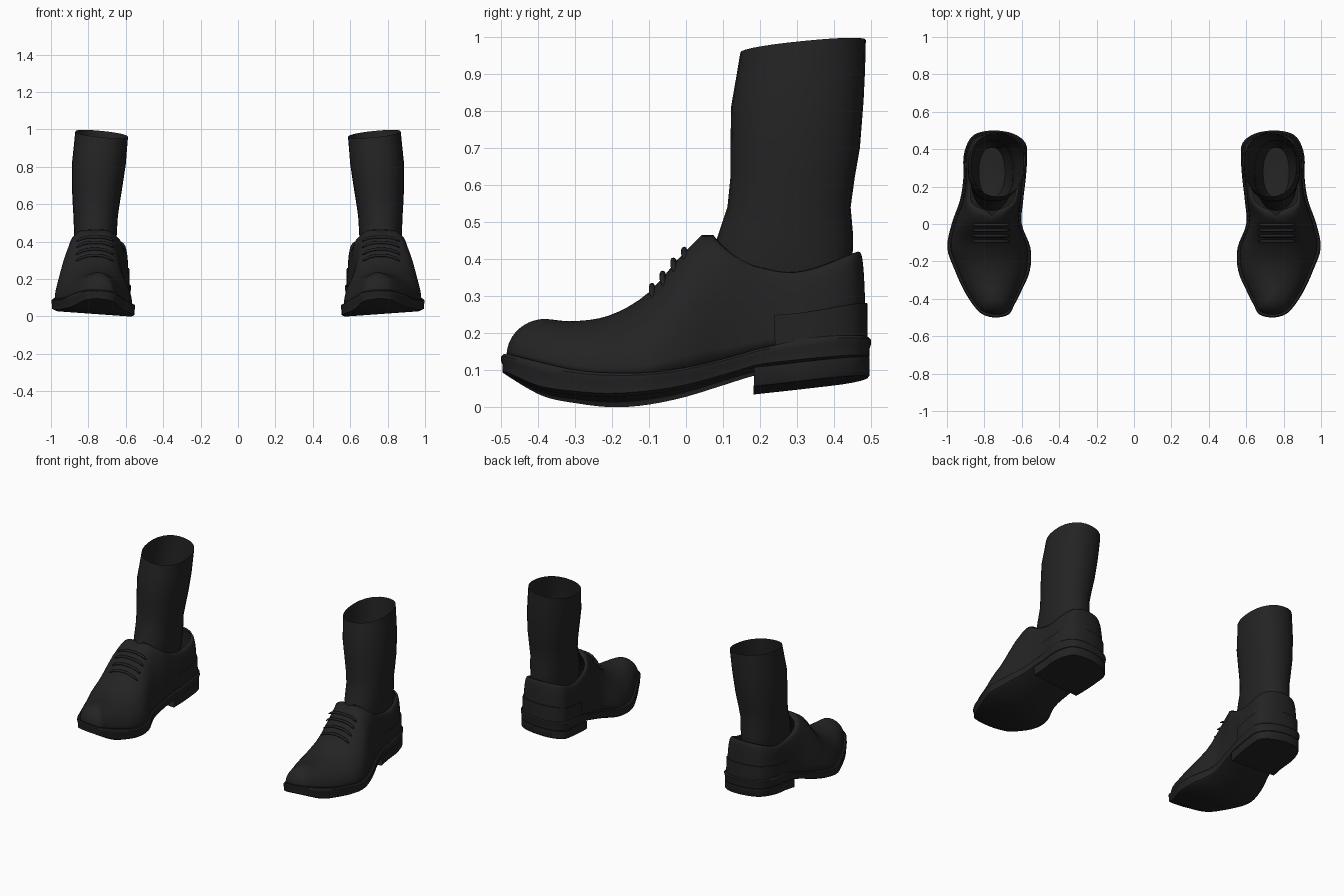
import bpy, bmesh, math
from mathutils import Vector

cube = bpy.data.objects.get("Cube")
if cube:
    bpy.data.objects.remove(cube)

black = bpy.data.materials.new("black leather")
black.use_nodes = True
colour = (0.017, 0.017, 0.017, 1)
black.diffuse_color = colour
black.node_tree.nodes["Principled BSDF"].inputs["Base Color"].default_value = colour


def spline(vals, t):
    """Smooth curve through evenly spaced values."""
    i = min(int(t), len(vals) - 2)
    f = t - i
    b, c = vals[i], vals[i + 1]
    a = vals[i - 1] if i else 2 * b - c
    d = vals[i + 2] if i + 2 < len(vals) else 2 * c - b
    return b + 0.5 * f * (c - a + f * (2*a - 5*b + 4*c - d + f * (3*(b - c) + d - a)))


def table(pts, y):
    """Smooth value from (position, value) pairs."""
    if y <= pts[0][0]:
        return pts[0][1]
    for i in range(len(pts) - 1):
        if y <= pts[i + 1][0]:
            return spline([p[1] for p in pts], i + (y - pts[i][0]) / (pts[i + 1][0] - pts[i][0]))
    return pts[-1][1]


# Footprint edges from toe to heel
OUTER = [.738, .81, .86, .91, .957, .998, .975, .93, .912, .912, .89, .845, .75]
INNER = [.738, .67, .64, .60, .557, .553, .60, .592, .578, .572, .58, .645, .75]
SOLE_BOTTOM = [(-.5, .075), (-.4, .025), (-.3, .008), (-.2, 0), (-.1, .007), (0, .025),
               (.1, .055), (.2, .085), (.35, .1), (.5, .115)]
SOLE_TOP = [(-.5, .13), (-.4, .1), (-.3, .075), (-.2, .065), (-.1, .065), (0, .08),
            (.1, .105), (.2, .135), (.35, .165), (.5, .175)]
CENTRE = [(-.5, .738), (-.1, .765), (.1, .755), (.5, .747)]
# Where each wall column of the upper ends: instep ridge, then collar
END_Y = [(-.5, -.38), (-.4, -.34), (-.3, -.27), (-.1, -.1), (.05, .06), (.2, .19), (.5, .465)]
END_Z = [(-.38, .238), (-.3, .232), (-.2, .25), (-.1, .31), (0, .42), (.06, .47),
         (.11, .425), (.17, .385), (.3, .365), (.465, .42)]
SQUARE = [(-.2, 1), (-.1, .9), (0, .65), (.5, .6)]
N = 48


def footprint(start=0.0):
    """Loop of (x, y) points: outer side toe to heel, inner side back."""
    out, inn = [], []
    for i in range(N + 1):
        t = start + (12 - start) * i / N
        y = -0.5 * math.cos(math.pi * t / 12)
        out.append((spline(OUTER, t), y))
        inn.append((spline(INNER, t), y))
    return out, inn


def tilt(x):
    return 0.065 * (x - 0.56)


def inset(x, y, d):
    c = table(CENTRE, y)
    return c + (x - c) * (1 - d / 0.2), y * (1 - d / 0.5)


def finish(name, bm, angle=40):
    bmesh.ops.remove_doubles(bm, verts=bm.verts, dist=0.0004)
    mesh = bpy.data.meshes.new(name)
    bm.to_mesh(mesh)
    bm.free()
    mesh.materials.append(black)
    ob = bpy.data.objects.new(name, mesh)
    bpy.context.collection.objects.link(ob)
    bpy.ops.object.select_all(action='DESELECT')
    ob.select_set(True)
    bpy.context.view_layer.objects.active = ob
    bpy.ops.object.shade_smooth_by_angle(angle=math.radians(angle))
    return ob


def mirror(ob):
    mod = ob.modifiers.new("other foot", 'MIRROR')
    mod.use_mirror_merge = False


def bridge(bm, rings, closed=True):
    rings = [[bm.verts.new(p) for p in r] for r in rings]
    for a, b in zip(rings, rings[1:]):
        n = len(a)
        for j in range(n if closed else n - 1):
            k = (j + 1) % n
            bm.faces.new((a[j], a[k], b[k], b[j]))
    return rings


def slab(name, start, bottom, top, steps):
    """Stack of footprint loops between two height curves, capped both ends."""
    out, inn = footprint(start)
    loop = out + inn[::-1]
    rings = []
    for d, f in steps:
        ring = []
        for x, y in loop:
            px, py = inset(x, y, d)
            z = table(bottom, y) * (1 - f) + table(top, y) * f
            ring.append((px, py, z + tilt(x)))
        rings.append(ring)
    bm = bmesh.new()
    rings = bridge(bm, rings)
    for ring, flip in ((rings[0], True), (rings[-1], False)):
        for i in range(N):
            q = (ring[i], ring[i + 1], ring[-2 - i], ring[-1 - i])
            bm.faces.new(q[::-1] if flip else q)
    mirror(finish(name, bm))


# Sole with a slightly grooved edge, and heel block
slab("sole", 0, SOLE_BOTTOM, SOLE_TOP,
     [(.018, 0), (.004, .15), (.004, .5), (0, .7), (0, .9), (.006, 1)])
slab("heel_block", 7.45, [(.15, .028), (.5, .068)], [(.15, .08), (.5, .12)],
     [(.008, 0), (.004, .1), (.004, 1)])


def column(x, y, steps, last=math.pi / 2, push=0.0):
    """Wall of the upper, from the welt up to the ridge or collar."""
    bx, by = inset(x, y, .015)
    bz = table(SOLE_TOP, y) + tilt(x) - .004
    ty = table(END_Y, y)
    c = table(CENTRE, ty)
    k = 0 if y <= .05 else table([(.05, 0), (.09, .5), (.14, .74), (.3, .8), (.5, .8)], y)
    tx, tz = c + (bx - c) * k, table(END_Z, ty)
    p = table(SQUARE, y)
    out = Vector((x - .745, y - .33, 0)).normalized() * push
    pts = []
    for s in range(steps + 1):
        u = last * s / steps
        f = max(math.cos(u), 0) ** p if s < steps or last < 1.5 else 0
        pts.append(Vector((tx + (bx - tx) * f, ty + (by - ty) * f,
                           bz + (tz - bz) * math.sin(u))) + out)
    return pts


# Upper
out, inn = footprint()
loop = out + inn[-2:0:-1]
bm = bmesh.new()
bridge(bm, list(zip(*[column(x, y, 14) for x, y in loop])))
bmesh.ops.dissolve_degenerate(bm, dist=0.0004, edges=bm.edges)
upper = finish("shoe_upper", bm, 60)
wall = upper.modifiers.new("thickness", 'SOLIDIFY')
wall.thickness = 0.01
mirror(upper)

# Heel counter wrapped round the back
bm = bmesh.new()
back = loop[N - 16:N + 17]
rows = list(zip(*[column(x, y, 5, .42, .006) for x, y in back]))
rows.append(column_top := [p - Vector((x - .745, y - .33, 0)).normalized() * .008
                           for p, (x, y) in zip(rows[-1], back)])
bridge(bm, rows, closed=False)
mirror(finish("heel_counter", bm))

# Sock: (height, inner x, outer x, front y, back y)
SOCK = [(.2, .69, .83, .14, .41), (.3, .66, .865, .08, .44), (.4, .65, .875, .07, .45),
        (.46, .647, .877, .085, .452), (.54, .642, .88, .112, .445), (.62, .63, .885, .12, .456),
        (.7, .617, .888, .12, .47), (.82, .6, .887, .122, .48), (.9, .594, .878, .135, .484),
        (.975, .588, .87, .147, .486)]
bm = bmesh.new()
rings = []
for z, x0, x1, y0, y1 in SOCK:
    lean = max(0, (z - .7) / .275)
    ring = []
    for j in range(28):
        a = math.tau * j / 28
        ca, sa = math.cos(a), math.sin(a)
        x = (x0 + x1) / 2 + (x1 - x0) / 2 * math.copysign(abs(ca) ** .9, ca)
        y = (y0 + y1) / 2 + (y1 - y0) / 2 * math.copysign(abs(sa) ** .9, sa)
        ring.append((x, y, z + lean * .1 * (x - .73 + y - .315)))
    rings.append(ring)
rings = bridge(bm, rings)
bm.faces.new(rings[0][::-1])
mirror(finish("sock", bm, 60))

# Laces: four rounded bars hugging the instep
for n in range(4):
    y = -.088 + .029 * n
    c, zt, p = table(CENTRE, y), table(END_Z, y), table(SQUARE, y)
    zb = table(SOLE_TOP, y) + .015
    path = []
    for i in range(13):
        dx = -.1 + .2 * i / 12
        drop = math.sqrt(1 - (abs(dx) / .19) ** (2 / p))
        path.append(Vector((c + dx, y - .004, zb + (zt - zb) * drop + .006)))
    rings = []
    for i, q in enumerate(path):
        r = .004 if i in (0, 12) else .008
        rings.append([q + Vector((0, r * math.cos(a), r * math.sin(a)))
                      for a in [math.tau * s / 8 for s in range(8)]])
    bm = bmesh.new()
    ends = bridge(bm, rings)
    bm.faces.new(ends[0])
    bm.faces.new(ends[-1][::-1])
    bmesh.ops.recalc_face_normals(bm, faces=bm.faces)
    mirror(finish(f"lace_{n + 1}", bm, 60))
